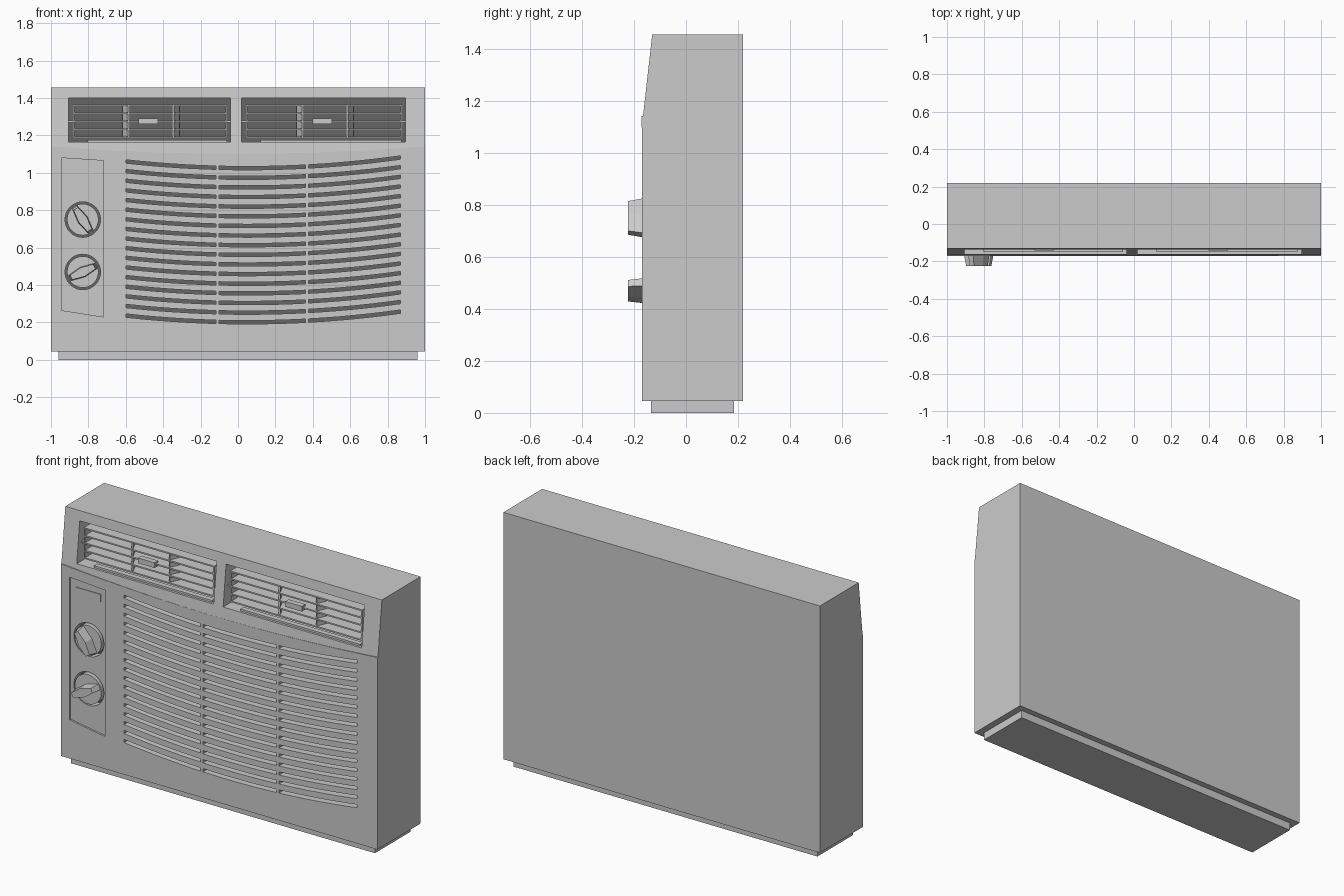
import bpy
import bmesh
from math import sin, cos, tau, radians
from mathutils import Matrix, Vector

cube = bpy.data.objects.get("Cube")
if cube:
    bpy.data.objects.remove(cube)


def material(name, value):
    mat = bpy.data.materials.new(name)
    mat.use_nodes = True
    colour = (value, value, value, 1)
    mat.diffuse_color = colour
    mat.node_tree.nodes["Principled BSDF"].inputs["Base Color"].default_value = colour
    return mat


GREY = material("light grey plastic", 0.6)
DARK = material("dark interior", 0.13)


def prism(bm, outline, y0, y1, taper=1.0):
    """Extrude an (x, z) outline from y0 to y1, scaling the y0 end about its middle."""
    mid = sum((Vector(p) for p in outline), Vector((0, 0))) / len(outline)
    front = [mid + (Vector(p) - mid) * taper for p in outline]
    a = [bm.verts.new((p[0], y0, p[1])) for p in front]
    b = [bm.verts.new((p[0], y1, p[1])) for p in outline]
    bm.faces.new(a)
    bm.faces.new(b[::-1])
    for i in range(len(a)):
        j = (i + 1) % len(a)
        bm.faces.new((a[j], a[i], b[i], b[j]))


def rect(x0, x1, z0, z1):
    return [(x0, z0), (x1, z0), (x1, z1), (x0, z1)]


def circle(x, z, r, n=32):
    return [(x + r * cos(tau * i / n), z + r * sin(tau * i / n)) for i in range(n)]


def finish(name, bm):
    bmesh.ops.recalc_face_normals(bm, faces=bm.faces)
    mesh = bpy.data.meshes.new(name)
    bm.to_mesh(mesh)
    bm.free()
    mesh.materials.append(GREY)
    obj = bpy.data.objects.new(name, mesh)
    bpy.context.collection.objects.link(obj)
    return obj


def part(name, outline, y0, y1, taper=1.0):
    bm = bmesh.new()
    prism(bm, outline, y0, y1, taper)
    return finish(name, bm)


# Cabinet: side profile (y, z) swept across the width
FRONT, BACK, TOP = -0.17, 0.22, 1.455
profile = [(FRONT, 0.045), (BACK, 0.045), (BACK, TOP), (-0.13, TOP), (FRONT, 1.1)]
bm = bmesh.new()
ends = [[bm.verts.new((x, y, z)) for y, z in profile] for x in (-1, 1)]
bm.faces.new(ends[0])
bm.faces.new(ends[1])
for i in range(len(profile)):
    j = (i + 1) % len(profile)
    bm.faces.new((ends[0][i], ends[0][j], ends[1][j], ends[1][i]))
cabinet = finish("cabinet", bm)

VENTS = {"right": (-0.905, -0.04), "left": (0.02, 0.895)}
KNOBS = {"upper": (0.75, -57), "lower": (0.47, 25)}
KNOB_X = -0.83

# Cutters: curved intake slots, vent openings and the control recess
bm = bmesh.new()
for row in range(17):
    base = 1.025 - 0.0515 * row
    for x0, x1 in ((-0.6, -0.118), (-0.102, 0.362), (0.378, 0.87)):
        xs = [x0 + (x1 - x0) * k / 6 for k in range(7)]
        low = [(x, base - 0.009 + 0.085 * (x - 0.05) ** 2) for x in xs]
        high = [(x, z + 0.018) for x, z in reversed(low)]
        prism(bm, low + high, -0.3, -0.11)
for x0, x1 in VENTS.values():
    prism(bm, rect(x0, x1, 1.165, 1.4), -0.3, -0.04)
prism(bm, [(-0.945, 0.265), (-0.72, 0.23), (-0.72, 1.065), (-0.945, 1.08)], -0.3, -0.16)
openings = finish("opening_cutter", bm)

bm = bmesh.new()
for z, _ in KNOBS.values():
    prism(bm, circle(KNOB_X, z, 0.095), -0.3, -0.11)
wells = finish("knob_well_cutter", bm)

for cutter in (openings, wells):
    cutter.hide_render = True
    mod = cabinet.modifiers.new(cutter.name, "BOOLEAN")
    mod.operation = "DIFFERENCE"
    mod.solver = "EXACT"
    mod.object = cutter
bpy.context.view_layer.update()
cut = cabinet.evaluated_get(bpy.context.evaluated_depsgraph_get())
mesh = bpy.data.meshes.new_from_object(cut)
cabinet.modifiers.clear()
cabinet.data = mesh
for cutter in (openings, wells):
    bpy.data.objects.remove(cutter)

# Backs of the openings are dark
mesh.materials.clear()
mesh.materials.append(GREY)
mesh.materials.append(DARK)
for face in mesh.polygons:
    inside = -0.115 < face.center.y < 0.1
    face.material_index = 1 if inside and face.normal.y < -0.5 else 0

# Curved lip where the front panel meets the sloped top
xs = [-1 + k / 8 for k in range(17)]
lip = [(x, 1.102 + 0.04 * x * x) for x in xs]
part("front_panel_lip", [(-1, 1.098)] + lip + [(1, 1.098)], -0.1705, -0.15)

# Base tray
part("base_tray", rect(-0.96, 0.96, 0, 0.05), -0.135, 0.185)

# Louvred air outlets
for side, (x0, x1) in VENTS.items():
    a, b, mid = x0 + 0.022, x1 - 0.018, (x0 + x1) / 2
    low, high, t = 1.187, 1.365, 0.008
    bm = bmesh.new()
    for x in (a, b - t):
        prism(bm, rect(x, x + t, low, high), -0.13, -0.06)
    for k in range(5):
        z = low + (high - low - t) * k / 4
        prism(bm, rect(a, b, z, z + t), -0.13, -0.06)
    for p, q in ((x0, a), (b, x1)):
        prism(bm, rect(p, q, 1.27, 1.28), -0.12, -0.1)
    prism(bm, rect(x0 + 0.1, x1 - 0.02, 1.165, 1.176), -0.15, -0.12)
    finish(side + "_outlet_louvres", bm)

    bm = bmesh.new()
    for offset, angle in ((-0.125, 25), (0.14, -25)):
        start = len(bm.verts)
        prism(bm, rect(-0.005, 0.005, low, high), -0.035, 0.035)
        bm.verts.ensure_lookup_table()
        move = Matrix.Translation((mid + offset, -0.09, 0)) @ Matrix.Rotation(radians(angle), 4, "Z")
        bmesh.ops.transform(bm, matrix=move, verts=bm.verts[start:])
    finish(side + "_outlet_vanes", bm)
    part(side + "_outlet_tab", rect(mid - 0.06, mid + 0.045, 1.26, 1.29), -0.142, -0.11)

# Control label plate
part("control_label", rect(-0.91, -0.755, 0.985, 1.03), -0.164, -0.155)

# Knobs: round dial with a tapered grip
for name, (z, angle) in KNOBS.items():
    part(name + "_dial", circle(KNOB_X, z, 0.084), -0.168, -0.1)
    turn = Matrix.Rotation(radians(angle), 2)
    grip = [(-0.08, -0.016), (0, -0.03), (0.08, -0.016), (0.08, 0.016), (0, 0.03), (-0.08, 0.016)]
    outline = [turn @ Vector(p) + Vector((KNOB_X, z)) for p in grip]
    part(name + "_grip", outline, -0.224, -0.16, 0.85)
